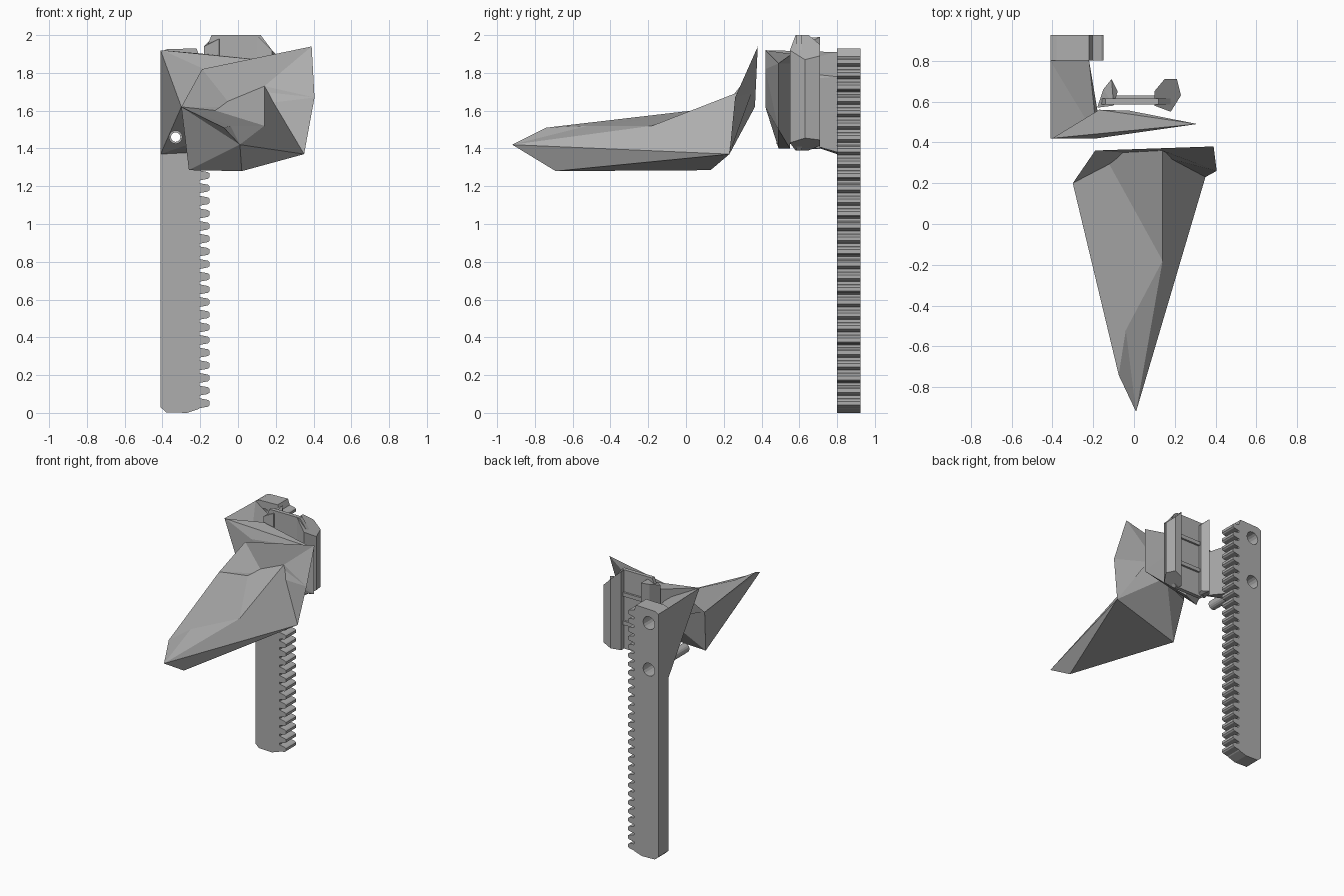
import bpy, bmesh, math

if "Cube" in bpy.data.objects:
    bpy.data.objects.remove(bpy.data.objects["Cube"])

grey = bpy.data.materials.new("plain_grey")
grey.diffuse_color = (0.42, 0.42, 0.42, 1)
grey.use_nodes = True
grey.node_tree.nodes["Principled BSDF"].inputs["Base Color"].default_value = grey.diffuse_color


def finish(name, bm):
    bmesh.ops.recalc_face_normals(bm, faces=bm.faces)
    me = bpy.data.meshes.new(name)
    bm.to_mesh(me)
    bm.free()
    me.materials.append(grey)
    ob = bpy.data.objects.new(name, me)
    bpy.context.collection.objects.link(ob)
    return ob


def hull(name, pts):
    bm = bmesh.new()
    for p in pts:
        bm.verts.new(p)
    bmesh.ops.convex_hull(bm, input=bm.verts)
    loose = [v for v in bm.verts if not v.link_faces]
    bmesh.ops.delete(bm, geom=loose, context='VERTS')
    return finish(name, bm)


def prism(name, pts, direction):
    bm = bmesh.new()
    f = bm.faces.new([bm.verts.new(p) for p in pts])
    r = bmesh.ops.extrude_face_region(bm, geom=[f], use_keep_orig=True)
    vs = [g for g in r["geom"] if isinstance(g, bmesh.types.BMVert)]
    bmesh.ops.translate(bm, verts=vs, vec=direction)
    return finish(name, bm)


def rod_y(name, x, z, r, y0, y1, n=16):
    ring = [(x + r * math.cos(2 * math.pi * i / n), y0,
             z + r * math.sin(2 * math.pi * i / n)) for i in range(n)]
    return prism(name, ring, (0, y1 - y0, 0))


def cut(ob, cutter):
    m = ob.modifiers.new("hole", 'BOOLEAN')
    m.operation = 'DIFFERENCE'
    m.solver = 'EXACT'
    m.object = cutter
    cutter.hide_render = True
    cutter.hide_viewport = True


# faceted horn with a raised wing at its back
P = dict(
    T=(0.01, -0.92, 1.42), J=(-0.075, -0.74, 1.51), I=(-0.04, -0.52, 1.52),
    H=(0.14, -0.18, 1.52), K=(0.14, 0.36, 1.73), L=(-0.15, 0.345, 1.61),
    A=(-0.30, 0.20, 1.62), B=(-0.19, 0.36, 1.82), C=(0.39, 0.38, 1.94),
    D=(0.405, 0.26, 1.67), E=(0.35, 0.23, 1.37), F=(0.02, -0.69, 1.28),
    G=(-0.26, 0.13, 1.285), M=(0.0, 0.365, 1.62))
horn_faces = ("TJA TAG TGF TFE FGE THE HKE TIH TJI JAI AIL ILH LHK "
              "ABL BLK BKC KCD KDE AGM GEM EDM DCM CBM BAM").split()
bm = bmesh.new()
V = {k: bm.verts.new(p) for k, p in P.items()}
for f in horn_faces:
    bm.faces.new([V[c] for c in f])
finish("horn", bm)

# toothed rack
pitch, count = 0.067, 28
outline = [(-0.41, 1.91), (-0.41, 0.03), (-0.38, 0.003), (-0.27, 0.0), (-0.21, 0.02)]
for i in range(count):
    z = 0.025 + i * pitch
    outline += [(-0.203, z), (-0.16, z + 0.008), (-0.15, z + 0.016),
                (-0.15, z + 0.036), (-0.16, z + 0.044), (-0.203, z + 0.052)]
outline += [(-0.22, 1.93), (-0.38, 1.925)]
rack = prism("rack", [(x, 0.80, z) for x, z in outline], (0, 0.125, 0))
for i, z in enumerate((1.46, 1.82)):
    cut(rack, rod_y("rack_hole_cutter_%d" % i, -0.33, z, 0.05, 0.72, 1.0))

# bracket arm reaching forward from the rack, its top sloping inwards
arm = hull("bracket_arm", [
    (-0.41, 0.80, 1.37), (-0.41, 0.80, 1.91), (-0.22, 0.80, 1.78), (-0.22, 0.80, 1.38),
    (-0.41, 0.42, 1.92), (-0.30, 0.42, 1.62), (-0.18, 0.42, 1.82),
    (-0.18, 0.56, 1.76), (-0.18, 0.56, 1.45)])
# bracket blade across the back of the horn
hull("bracket_blade", [
    (-0.40, 0.42, 1.92), (-0.18, 0.42, 1.82), (-0.30, 0.42, 1.62),
    (-0.17, 0.56, 1.90), (-0.02, 0.555, 1.85), (-0.17, 0.49, 1.40),
    (-0.02, 0.55, 1.40), (0.31, 0.49, 1.85), (0.31, 0.49, 1.50)])

# hollow tube under the arm
tube = rod_y("tube", -0.33, 1.46, 0.036, 0.48, 0.82)
bore = rod_y("tube_bore_cutter", -0.33, 1.46, 0.025, 0.3, 1.1)
cut(tube, bore)
cut(arm, bore)

# clamp: thin back plate with chamfered ends
plate = [(-0.16, 1.45), (-0.12, 1.39), (0.12, 1.39), (0.18, 1.45), (0.18, 1.92),
         (0.12, 2.0), (-0.14, 2.0), (-0.16, 1.95)]
prism("clamp_plate", [(x, 0.585, z) for x, z in plate], (0, 0.03, 0))


# clamp jaws: tall faceted posts whose ends slope away from the plate
def jaw(name, section, inner, top_slope, bottom_slope):
    pts = []
    for x, y in section:
        d = abs(x - inner)
        pts += [(x, y, 2.0 - top_slope * d), (x, y, 1.39 + bottom_slope * d)]
    return hull(name, pts)


jaw("right_jaw", [(0.10, 0.58), (0.10, 0.65), (0.15, 0.71), (0.21, 0.71),
                  (0.23, 0.63), (0.18, 0.55)], 0.10, 1.0, 0.5)
jaw("left_jaw", [(-0.18, 0.57), (-0.15, 0.66), (-0.11, 0.71), (-0.08, 0.65),
                 (-0.10, 0.58)], -0.12, 1.0, 0.6)

# two cross bars of the clamp
for i, z in enumerate((1.58, 1.80)):
    prism("cross_bar_%d" % i, [(-0.12, 0.59, z), (-0.12, 0.63, z),
                               (-0.12, 0.63, z + 0.03), (-0.12, 0.59, z + 0.03)], (0.27, 0, 0))
